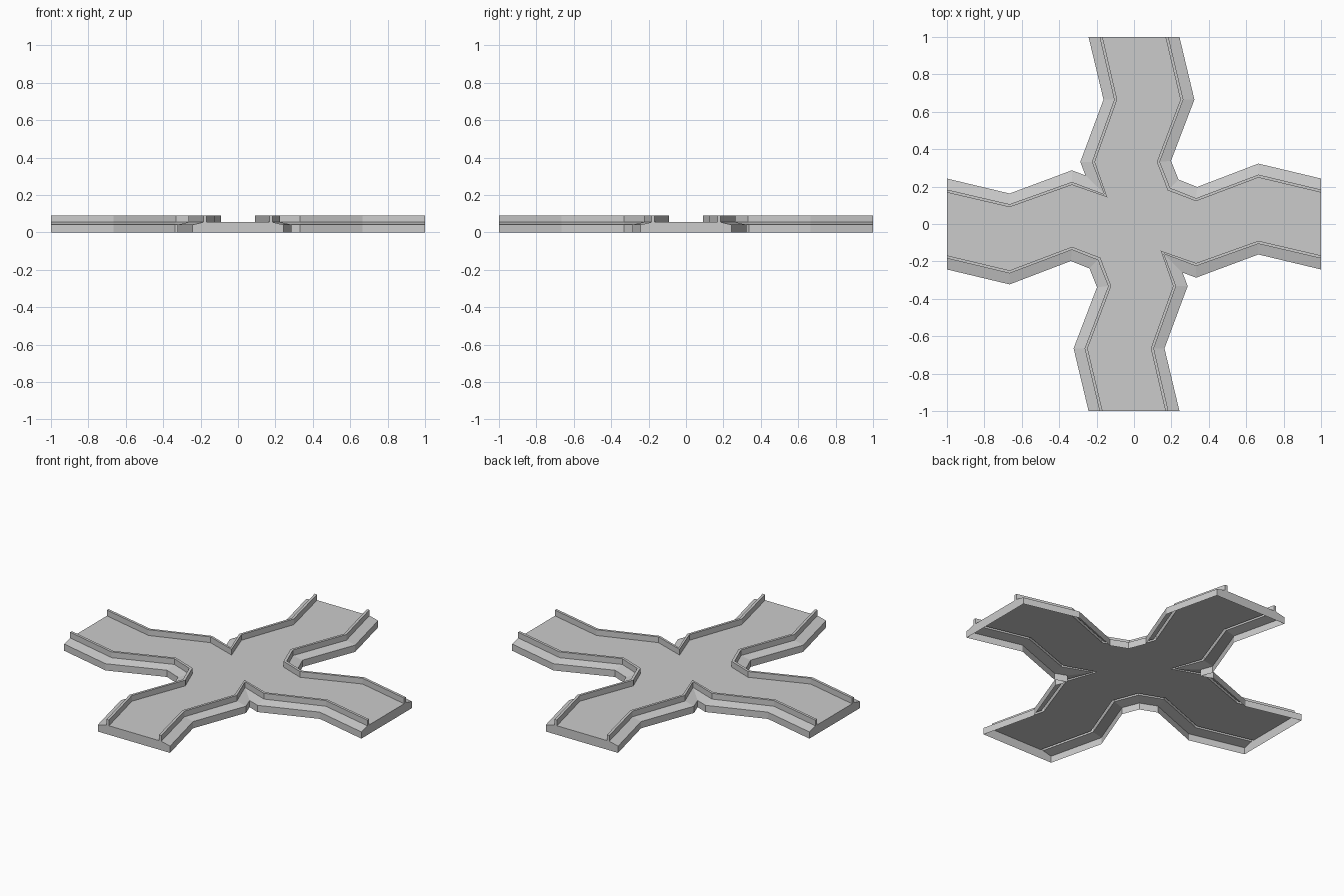
import bpy, bmesh

if "Cube" in bpy.data.objects:
    bpy.data.objects.remove(bpy.data.objects["Cube"])

# Each station: inner wall, outer wall and skirt edge as (x, y) from arm end to the corner diagonal
NE = [((.168, 1), (.184, 1), (.243, 1)),
      ((.248, .665), (.264, .665), (.323, .665)),
      ((.122, .332), (.138, .332), (.198, .338)),
      ((.18, .18), (.193, .193), (.238, .238))]
NW = [((-.168, 1), (-.184, 1), (-.243, 1)),
      ((-.09, .665), (-.106, .665), (-.163, .665)),
      ((-.209, .332), (-.225, .332), (-.287, .332)),
      ((-.143, .143), (-.16, .16), (-.26, .26))]

FLOOR, WALL_TOP, SKIRT_TOP = .055, .09, .041
LEVELS = [(0, FLOOR), (0, WALL_TOP), (1, WALL_TOP), (1, FLOOR), (2, SKIRT_TOP), (2, 0)]


def corner(half, flip):
    """Complete a corner by reflecting its half across the diagonal."""
    other = [tuple((flip * y, flip * x) for x, y in s) for s in reversed(half[:-1])]
    return half + other


def turn(stations):
    return [tuple((-x, -y) for x, y in s) for s in stations]


ne = corner(NE, 1)
nw = corner(NW, -1)[::-1]
corners = [nw, ne, turn(nw), turn(ne)]
# order every corner clockwise: NW (west->north), NE (north->east), SE, SW

bm = bmesh.new()
rails = [[[bm.verts.new((*s[i], z)) for i, z in LEVELS] for s in c] for c in corners]

# Kerb walls, sloped shoulders and outer skirts
for r in rails:
    for a, b in zip(r, r[1:]):
        for k in range(len(LEVELS) - 1):
            bm.faces.new((a[k], a[k + 1], b[k + 1], b[k]))

# End face of each arm
for i in range(4):
    a, b = rails[i][-1], rails[(i + 1) % 4][0]
    bm.faces.new(a[::-1] + b)

# Road surface
bm.faces.new([s[0] for r in rails for s in r])

bmesh.ops.recalc_face_normals(bm, faces=bm.faces[:])
road = max(bm.faces, key=lambda f: len(f.verts))
if road.normal.z < 0:
    bmesh.ops.reverse_faces(bm, faces=bm.faces[:])
bmesh.ops.triangulate(bm, faces=[f for f in bm.faces if len(f.verts) > 4])

mesh = bpy.data.meshes.new("road_crossing")
bm.to_mesh(mesh)
bm.free()
bpy.context.collection.objects.link(bpy.data.objects.new("road_crossing", mesh))
